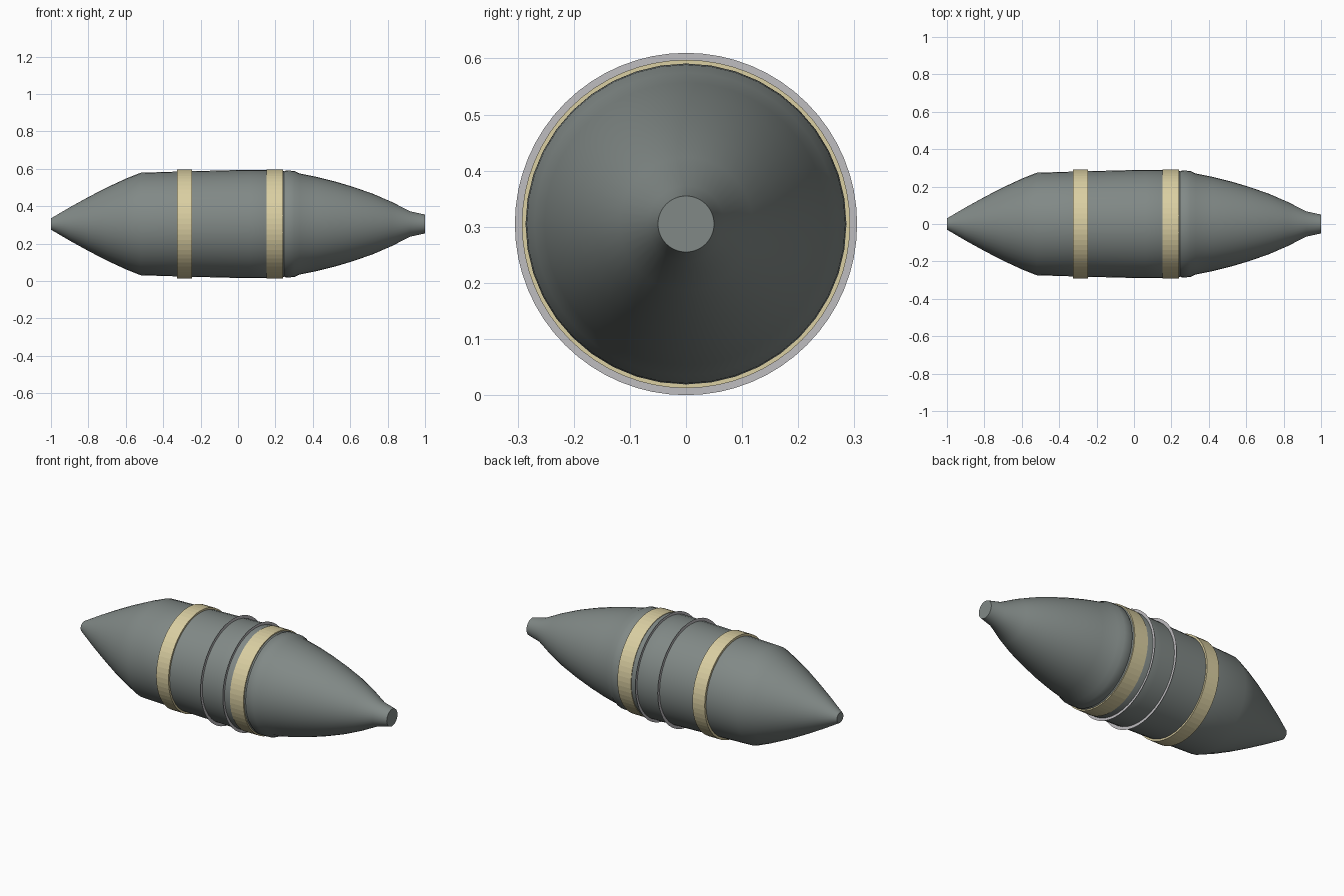
import bpy, bmesh, math

if "Cube" in bpy.data.objects:
    bpy.data.objects.remove(bpy.data.objects["Cube"])

AXIS_Z = 0.305  # height of the long axis


def material(name, rgb):
    m = bpy.data.materials.new(name)
    m.diffuse_color = (*rgb, 1)
    m.use_nodes = True
    m.node_tree.nodes["Principled BSDF"].inputs["Base Color"].default_value = m.diffuse_color
    return m


GREY = material("grey_green_paint", (0.22, 0.25, 0.24))
TAN = material("tan_band", (0.70, 0.62, 0.36))
LIGHT = material("light_grey_metal", (0.52, 0.51, 0.53))


def lathe(name, profile, sides, mat, closed=False, caps=False, smooth=None):
    """Turn (x, radius) points around the long axis."""
    bm = bmesh.new()
    loops = []
    for x, r in profile:
        loops.append([bm.verts.new((x, r * math.sin(2 * math.pi * i / sides),
                                    AXIS_Z + r * math.cos(2 * math.pi * i / sides)))
                      for i in range(sides)])
    pairs = list(zip(loops, loops[1:]))
    if closed:
        pairs.append((loops[-1], loops[0]))
    for a, b in pairs:
        for i in range(sides):
            j = (i + 1) % sides
            bm.faces.new((a[i], a[j], b[j], b[i]))
    if caps:
        bm.faces.new(loops[0])
        bm.faces.new(loops[-1])
    bmesh.ops.recalc_face_normals(bm, faces=bm.faces[:])
    mesh = bpy.data.meshes.new(name)
    bm.to_mesh(mesh)
    bm.free()
    mesh.materials.append(mat)
    ob = bpy.data.objects.new(name, mesh)
    bpy.context.collection.objects.link(ob)
    if smooth:
        bpy.ops.object.select_all(action='DESELECT')
        ob.select_set(True)
        bpy.context.view_layer.objects.active = ob
        bpy.ops.object.shade_smooth_by_angle(angle=math.radians(smooth))
    return ob


# Main body: tapered tail, barrel, shallow groove, curved nose and fuze tip
body = [(-1.0, 0.03), (-0.9, 0.089), (-0.8, 0.144), (-0.7, 0.196), (-0.6, 0.242),
        (-0.52, 0.274), (-0.33, 0.280), (-0.1, 0.286), (0.06, 0.290), (0.236, 0.289),
        (0.246, 0.281), (0.256, 0.286), (0.30, 0.284), (0.33, 0.270), (0.42, 0.252),
        (0.52, 0.227), (0.62, 0.197), (0.72, 0.162), (0.82, 0.119), (0.92, 0.068),
        (1.0, 0.050)]
lathe("body", body, 40, GREY, caps=True, smooth=40)

# Raised bands, faceted
for name, x0, x1 in (("rear_band", -0.326, -0.246), ("front_band", 0.152, 0.240)):
    lathe(name, [(x0, 0.27), (x0, 0.2925), (x1, 0.2925), (x1, 0.27)], 64, TAN, closed=True)

# Paper-thin flanges around the barrel
for name, x in (("rear_flange", -0.03), ("front_flange", 0.115)):
    lathe(name, [(x, 0.28), (x, 0.305)], 64, LIGHT)
